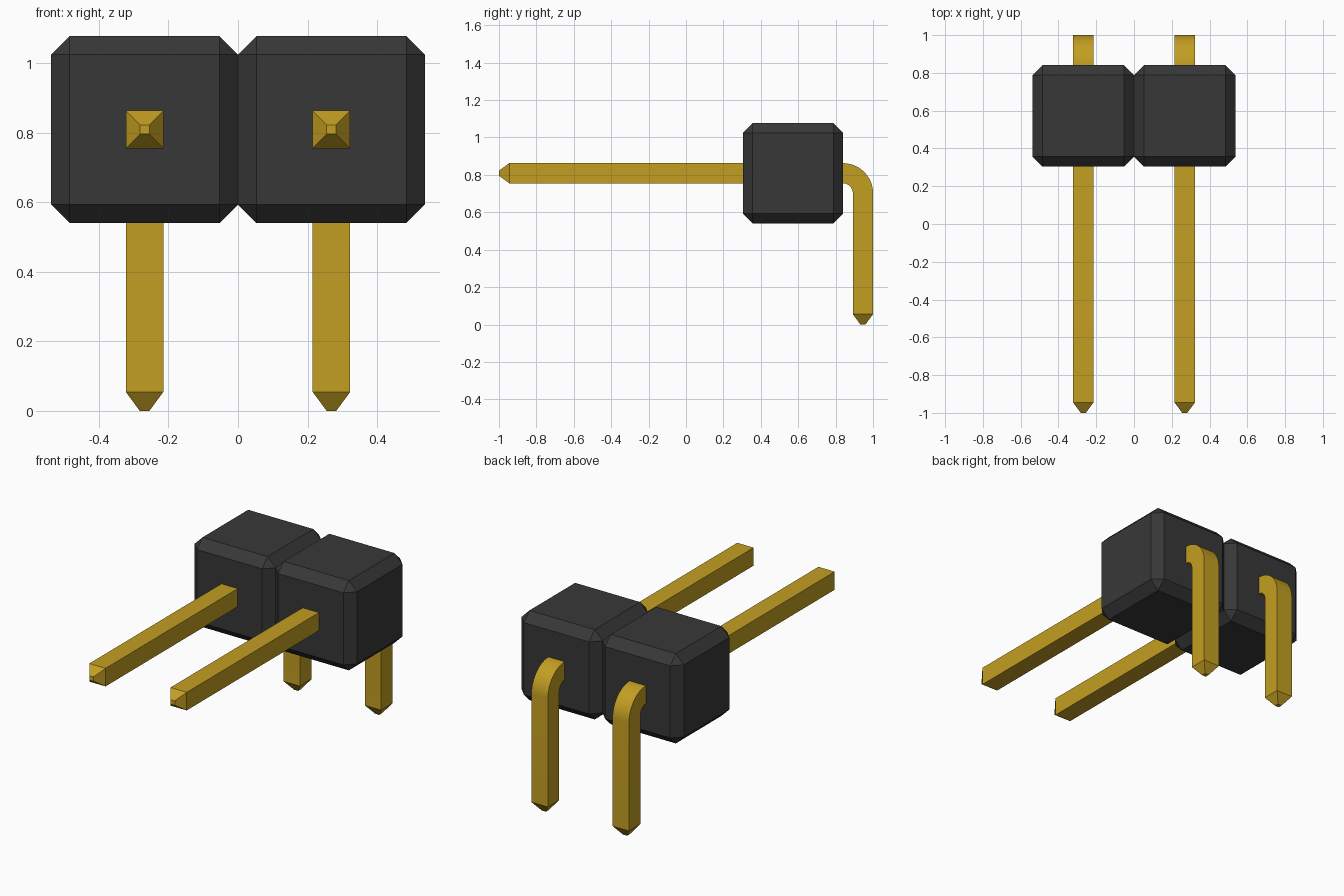
import bpy, bmesh, math
from mathutils import Vector

cube = bpy.data.objects.get("Cube")
if cube:
    bpy.data.objects.remove(cube, do_unlink=True)


def make_material(name, rgb, metallic=0.0):
    m = bpy.data.materials.new(name)
    m.use_nodes = True
    m.diffuse_color = (*rgb, 1)
    m.node_tree.nodes["Principled BSDF"].inputs["Base Color"].default_value = (*rgb, 1)
    return m


black = make_material("black_plastic", (0.039, 0.039, 0.039))
gold = make_material("gold_metal", (0.55, 0.345, 0.016))

PITCH = 0.537        # width of one housing block and spacing of the pins
CHAMFER = 0.053
HALF = 0.054         # half thickness of a pin
TIP = 0.0135         # half thickness at the pin's blunt point
BLOCK_Y, PIN_Z = 0.572, 0.809
BEND_R = 0.107       # centreline radius of the bend
LEG_Y = 1.0 - HALF


def add_object(name, bm, mat):
    bmesh.ops.recalc_face_normals(bm, faces=bm.faces)
    mesh = bpy.data.meshes.new(name)
    bm.to_mesh(mesh)
    bm.free()
    mesh.materials.append(mat)
    ob = bpy.data.objects.new(name, mesh)
    bpy.context.collection.objects.link(ob)
    return ob


def make_block(name, x):
    # Cube with every edge chamfered
    bm = bmesh.new()
    bmesh.ops.create_cube(bm, size=PITCH)
    bmesh.ops.translate(bm, verts=bm.verts, vec=(x, BLOCK_Y, PIN_Z))
    ob = add_object(name, bm, black)
    bev = ob.modifiers.new("chamfer", 'BEVEL')
    bev.width = CHAMFER
    bev.segments = 1
    bev.limit_method = 'NONE'


def make_pin(name, x):
    # Stations along the pin: (y, z, angle of travel below horizontal, half size)
    stations = [(-1.0, PIN_Z, 0, TIP), (-0.945, PIN_Z, 0, HALF)]
    steps = 12
    for i in range(steps + 1):
        a = math.pi / 2 * i / steps
        stations.append((LEG_Y - BEND_R + BEND_R * math.sin(a),
                         PIN_Z - BEND_R + BEND_R * math.cos(a), a, HALF))
    stations += [(LEG_Y, 0.055, math.pi / 2, HALF), (LEG_Y, 0, math.pi / 2, TIP)]

    # Square section swept through the stations, closed at both points
    bm = bmesh.new()
    rings = []
    for y, z, a, h in stations:
        centre = Vector((x, y, z))
        side = Vector((h, 0, 0))
        up = Vector((0, math.sin(a), math.cos(a))) * h
        rings.append([bm.verts.new(centre + side * s + up * u)
                      for s, u in ((-1, -1), (1, -1), (1, 1), (-1, 1))])
    for r0, r1 in zip(rings, rings[1:]):
        for i in range(4):
            j = (i + 1) % 4
            bm.faces.new((r0[i], r0[j], r1[j], r1[i]))
    bm.faces.new(rings[0])
    bm.faces.new(rings[-1])
    ob = add_object(name, bm, gold)
    bpy.ops.object.select_all(action='DESELECT')
    ob.select_set(True)
    bpy.context.view_layer.objects.active = ob
    bpy.ops.object.shade_smooth_by_angle(angle=math.radians(25))


for label, sign in (("left", 1), ("right", -1)):
    make_block(label + "_housing_block", sign * PITCH / 2)
    make_pin(label + "_bent_pin", sign * PITCH / 2)
